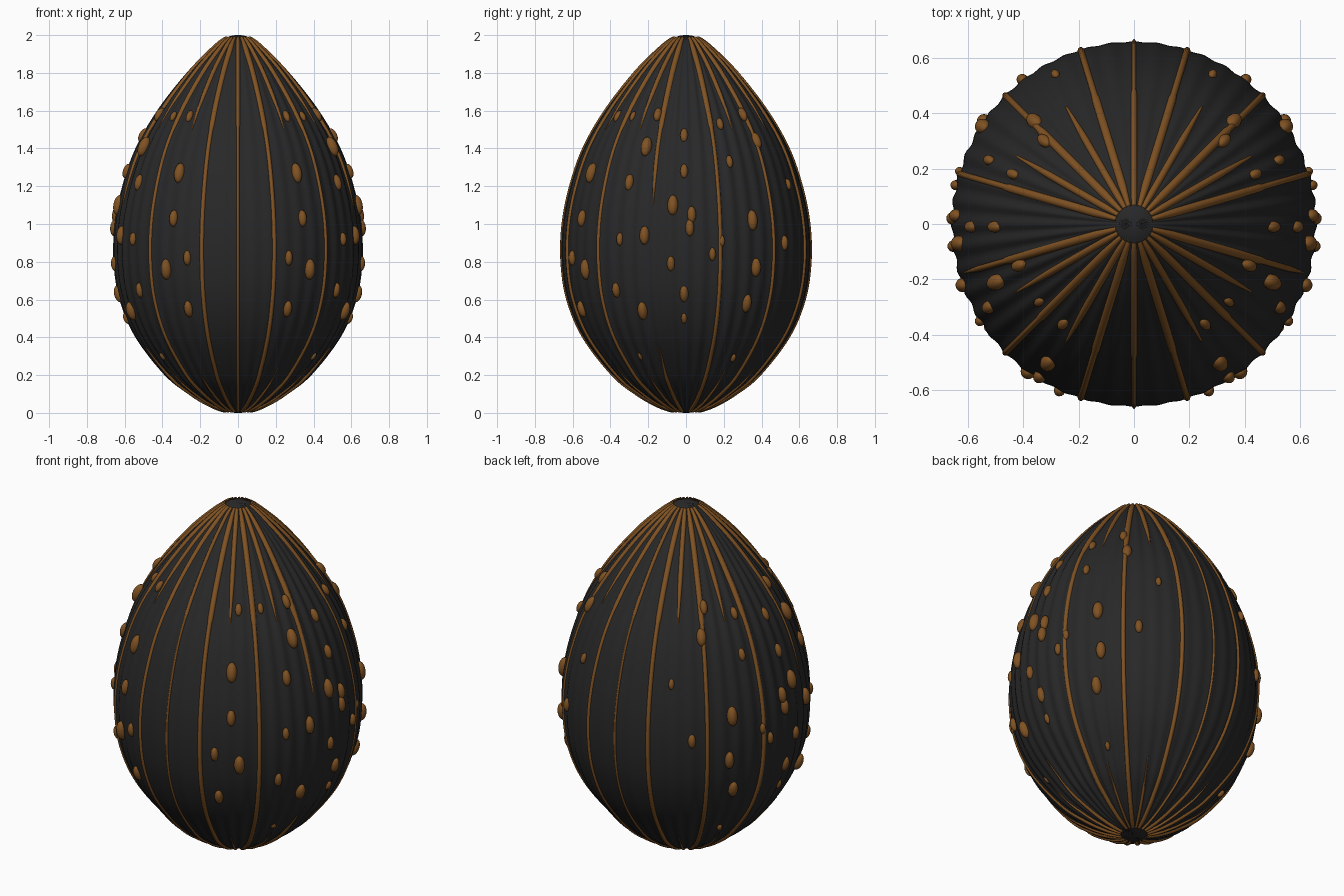
import bpy, bmesh, math
from mathutils import Vector, Matrix

if "Cube" in bpy.data.objects:
    bpy.data.objects.remove(bpy.data.objects["Cube"])


def material(name, rgb):
    m = bpy.data.materials.new(name)
    m.diffuse_color = (*rgb, 1)
    m.use_nodes = True
    m.node_tree.nodes["Principled BSDF"].inputs["Base Color"].default_value = m.diffuse_color
    return m


DARK = material("charcoal", (0.021, 0.021, 0.022))
OCHRE = material("ochre brown", (0.215, 0.085, 0.017))

# Egg profile (radius, height), smoothed with a Catmull-Rom curve
PROFILE = [(0, 0), (0.08, 0.012), (0.16, 0.042), (0.26, 0.1), (0.385, 0.2), (0.54, 0.4),
           (0.625, 0.6), (0.656, 0.8), (0.65, 1.0), (0.61, 1.2), (0.54, 1.4),
           (0.425, 1.6), (0.27, 1.8), (0.14, 1.93), (0.065, 1.985), (0, 2.0)]


def smooth_profile(steps=8):
    p = [Vector(q) for q in PROFILE]
    p = [Vector((-p[1].x, p[1].y))] + p + [Vector((-p[-2].x, p[-2].y))]
    out = []
    for i in range(1, len(p) - 2):
        a, b, c, d = p[i - 1:i + 3]
        for k in range(steps):
            t = k / steps
            out.append(0.5 * (2 * b + (c - a) * t + (2 * a - 5 * b + 4 * c - d) * t * t
                              + (3 * b - a - 3 * c + d) * t ** 3))
    return out + [p[-2]]


CURVE = smooth_profile()


def normal_at(i):
    a, b = CURVE[max(i - 1, 0)], CURVE[min(i + 1, len(CURVE) - 1)]
    t = (b - a).normalized()
    return Vector((t.y, -t.x))


def finish(bm, name, mat):
    bmesh.ops.recalc_face_normals(bm, faces=bm.faces)
    me = bpy.data.meshes.new(name)
    bm.to_mesh(me)
    bm.free()
    me.materials.append(mat)
    for f in me.polygons:
        f.use_smooth = True
    ob = bpy.data.objects.new(name, me)
    bpy.context.collection.objects.link(ob)
    return ob


# Shell: revolved egg with fine shallow dark ridges
SEG = 288
bm = bmesh.new()
rings = []
for i in range(1, len(CURVE) - 1):
    c, n = CURVE[i], normal_at(i)
    ring = []
    for k in range(SEG):
        a = 2 * math.pi * k / SEG
        side = 0.4 + 0.6 * math.cos(a) ** 2
        d = 0.005 * side * min(1, c.x / 0.4) * (math.cos(48 * a) - 0.4)
        q = c + n * d
        ring.append(bm.verts.new((q.x * math.cos(a), q.x * math.sin(a), q.y)))
    rings.append(ring)
for r0, r1 in zip(rings, rings[1:]):
    for k in range(SEG):
        j = (k + 1) % SEG
        bm.faces.new((r0[k], r0[j], r1[j], r1[k]))
for ring, z in ((rings[0], 0), (rings[-1], 2)):
    pole = bm.verts.new((0, 0, z))
    for k in range(SEG):
        bm.faces.new((ring[k], ring[(k + 1) % SEG], pole))
finish(bm, "egg_shell", DARK)


# Ribs: thin raised strips running from pole to pole
def add_rib(bm, deg, z0, z1, width):
    a = math.radians(deg)
    out, side = Vector((math.cos(a), math.sin(a), 0)), Vector((-math.sin(a), math.cos(a), 0))
    idx = [i for i, c in enumerate(CURVE) if z0 <= c.y <= z1 and c.x > 0.06]
    prev = None
    for j, i in enumerate(idx):
        c, n = CURVE[i], normal_at(i)
        fade = 1
        if z0 > 0:
            fade = min(fade, (j + 0.5) / 8)
        if z1 < 2:
            fade = min(fade, (len(idx) - j - 0.5) / 8)
        w = min(width + (0.003 if c.y > 1.5 else 0), 0.003 + 0.075 * c.x) * (0.3 + 0.7 * fade)
        row = []
        for s, h in ((-1.15, -0.008), (-1, 0.001), (-0.55, 0.007), (0, 0.009),
                     (0.55, 0.007), (1, 0.001), (1.15, -0.008)):
            q = c + n * (h * (0.5 + 0.5 * fade))
            row.append(bm.verts.new(out * q.x + side * (s * w) + Vector((0, 0, q.y))))
        if prev:
            for k in range(6):
                bm.faces.new((prev[k], prev[k + 1], row[k + 1], row[k]))
        prev = row


bm = bmesh.new()
for deg in (90, -90):
    add_rib(bm, deg, 0, 2, 0.007)
for mirror in (False, True):
    def az(d):
        return 180 - d if mirror else d
    for deg in (73, 45, 16, -45, -73):
        add_rib(bm, az(deg), 0, 2, 0.011)
    add_rib(bm, az(-16), 1.1, 2, 0.011)
    add_rib(bm, az(-16), 0, 0.35, 0.011)
    for deg in (60, 30, -30, -60):
        add_rib(bm, az(deg), 1.48, 2, 0.009)
        add_rib(bm, az(deg), 0, 0.25, 0.007)
finish(bm, "long_ribs", OCHRE)

# Bumps on the right side (y, z, size), mirrored to the left
BUMPS = [(-.36, 1.57, .7), (-.28, 1.57, .6), (-.15, 1.58, .8), (-.01, 1.47, .8), (-.21, 1.41, 1.1),
         (.18, 1.53, .7), (.23, 1.33, .7), (.37, 1.44, 1), (.3, 1.58, .8), (-.5, 1.27, 1.1),
         (-.3, 1.22, .9), (-.01, 1.28, .8), (.54, 1.21, .6), (-.07, 1.1, 1.1), (.03, 1.05, .9),
         (.35, 1.02, 1.1), (-.55, 1.03, .9), (-.22, .94, 1), (-.35, .92, .7), (.19, .91, .6),
         (.02, .98, .9), (.52, .9, .8), (-.53, .76, 1.1), (-.6, .82, .8),
         (-.08, .79, .8), (.14, .84, .7), (.37, .77, 1), (-.37, .65, .8), (-.01, .63, .9),
         (.32, .58, 1), (-.23, .54, 1), (-.55, .55, .9), (-.01, .5, .6), (.25, .29, .5),
         (-.24, .3, .5)]
bm = bmesh.new()
for y, z, s in BUMPS:
    i = min(range(len(CURVE)), key=lambda k: abs(CURVE[k].y - z))
    c, n = CURVE[i], normal_at(i)
    a = math.asin(max(-1, min(1, y / c.x)))
    for sx in (1, -1):
        nor = Vector((sx * n.x * math.cos(a), n.x * math.sin(a), n.y))
        tan = Vector((-math.sin(a), sx * math.cos(a), 0))
        up = nor.cross(tan)
        pos = Vector((sx * c.x * math.cos(a), c.x * math.sin(a), z))
        m = Matrix((tan * 0.026 * s, up * 0.05 * s, nor * 0.027 * s)).transposed().to_4x4()
        m.translation = pos
        bmesh.ops.create_uvsphere(bm, u_segments=16, v_segments=10, radius=1, matrix=m)
finish(bm, "shell_bumps", OCHRE)
